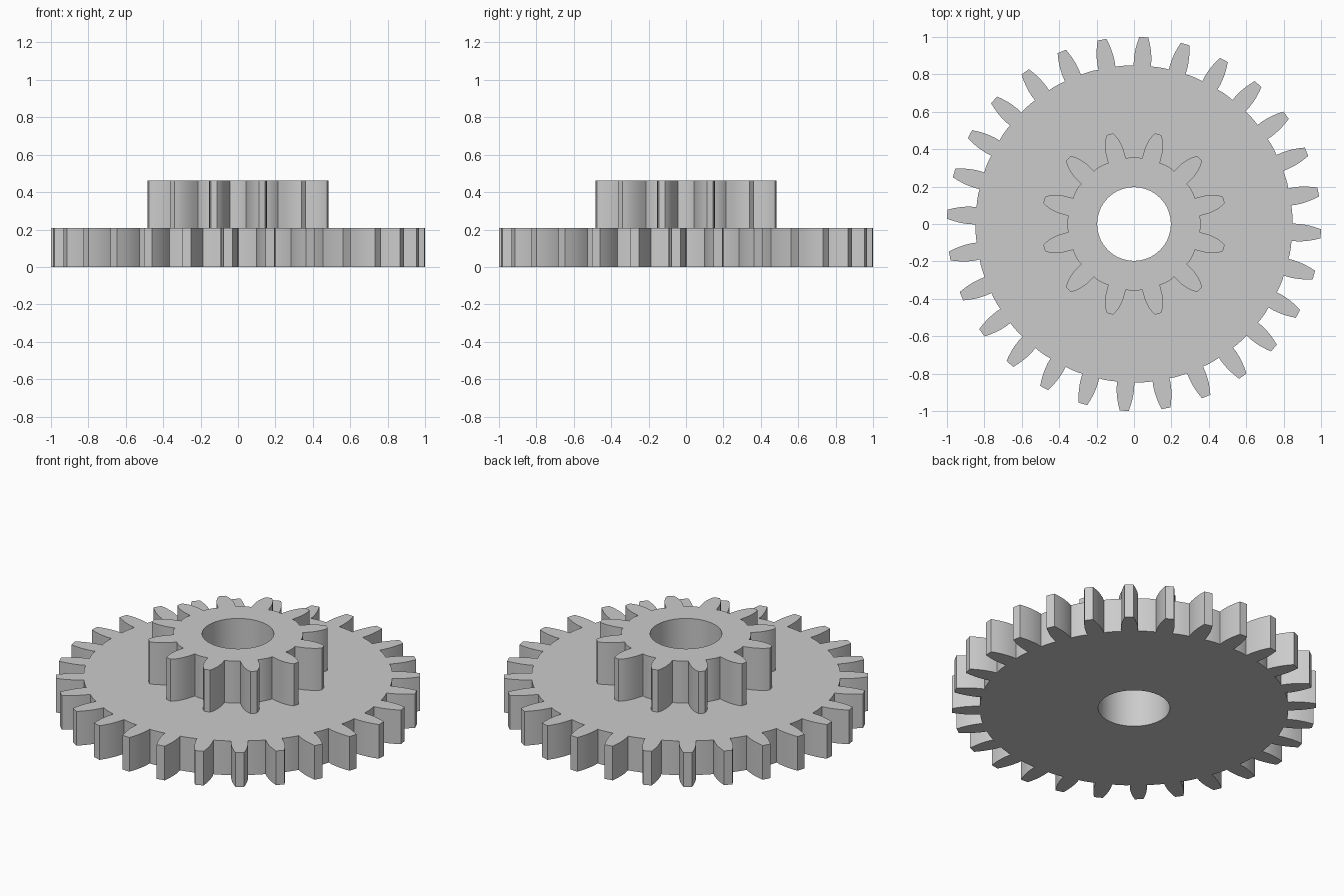
import bpy, bmesh, math

if "Cube" in bpy.data.objects:
    bpy.data.objects.remove(bpy.data.objects["Cube"])

WHEEL_TOP, PINION_TOP, BORE = 0.207, 0.462, 0.197


def circle(r, n=64):
    return [(r * math.cos(2 * math.pi * i / n), r * math.sin(2 * math.pi * i / n)) for i in range(n)]


def gear_outline(teeth, first_angle, root, flank):
    """Counter-clockwise outline; flank lists (radius, half width) from base to tip."""
    pts, step = [], 2 * math.pi / teeth
    tooth = [(r, -w) for r, w in flank] + [(r, w) for r, w in reversed(flank)]
    for i in range(teeth):
        a = first_angle + i * step
        c, s = math.cos(a), math.sin(a)
        pts += [(x * c - y * s, x * s + y * c) for x, y in tooth]
        # rounded floor of the gap up to the next tooth
        half = math.atan2(flank[0][1], flank[0][0])
        for k in (0.25, 0.5, 0.75):
            b = a + half + (step - 2 * half) * k
            pts.append((root * math.cos(b), root * math.sin(b)))
    return pts


def wall(bm, loop, z0, z1, inward=False):
    low = [bm.verts.new((x, y, z0)) for x, y in loop]
    high = [bm.verts.new((x, y, z1)) for x, y in loop]
    for i in range(len(loop)):
        j = (i + 1) % len(loop)
        quad = [low[i], low[j], high[j], high[i]]
        bm.faces.new(quad[::-1] if inward else quad)


def cap(bm, loops, z, up):
    edges = []
    for loop in loops:
        v = [bm.verts.new((x, y, z)) for x, y in loop]
        edges += [bm.edges.new((v[i - 1], v[i])) for i in range(len(v))]
    made = bmesh.ops.triangle_fill(bm, use_beauty=True, edges=edges, normal=(0, 0, 1))
    for f in made["geom"]:
        if isinstance(f, bmesh.types.BMFace):
            f.normal_update()
            if (f.normal.z > 0) != up:
                f.normal_flip()


def finish(bm, name, mat):
    bmesh.ops.remove_doubles(bm, verts=bm.verts, dist=1e-5)
    mesh = bpy.data.meshes.new(name)
    bm.to_mesh(mesh)
    bm.free()
    mesh.materials.append(mat)
    ob = bpy.data.objects.new(name, mesh)
    bpy.context.collection.objects.link(ob)
    bpy.ops.object.select_all(action='DESELECT')
    ob.select_set(True)
    bpy.context.view_layer.objects.active = ob
    bpy.ops.object.shade_smooth_by_angle(angle=math.radians(30))


grey = bpy.data.materials.new("plain grey")
grey.diffuse_color = (0.6, 0.6, 0.6, 1)
grey.use_nodes = True
grey.node_tree.nodes["Principled BSDF"].inputs["Base Color"].default_value = grey.diffuse_color

bore = circle(BORE)
wheel = gear_outline(28, math.radians(-3), 0.848,
                     [(0.845, 0.046), (0.875, 0.047), (0.905, 0.045),
                      (0.935, 0.041), (0.97, 0.033), (1.0, 0.024)])
pinion = gear_outline(12, math.radians(15), 0.357,
                      [(0.35, 0.049), (0.375, 0.049), (0.405, 0.048), (0.43, 0.044),
                       (0.455, 0.038), (0.478, 0.029), (0.497, 0.017)])

# Large toothed wheel, its top left open beneath the pinion
bm = bmesh.new()
wall(bm, wheel, 0, WHEEL_TOP)
wall(bm, bore, 0, WHEEL_TOP, inward=True)
cap(bm, [wheel, bore], 0, up=False)
cap(bm, [wheel, pinion], WHEEL_TOP, up=True)
finish(bm, "large_wheel", grey)

# Small pinion on top, sharing the bore
bm = bmesh.new()
wall(bm, pinion, WHEEL_TOP, PINION_TOP)
wall(bm, bore, WHEEL_TOP, PINION_TOP, inward=True)
cap(bm, [pinion, bore], PINION_TOP, up=True)
finish(bm, "small_pinion", grey)
